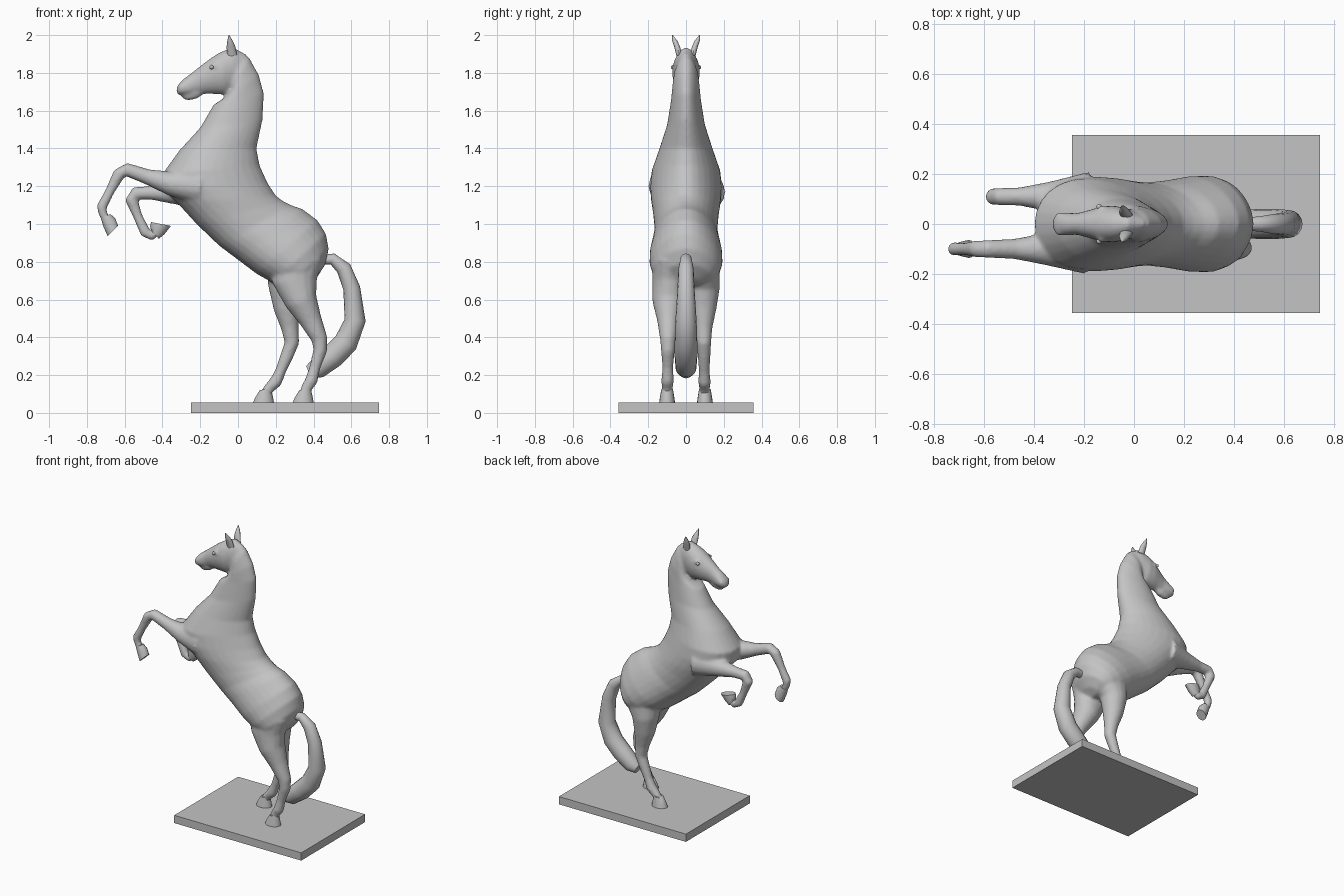
import bpy, bmesh, math
from mathutils import Vector

default_cube = bpy.data.objects.get("Cube")
if default_cube:
    bpy.data.objects.remove(default_cube, do_unlink=True)

grey = bpy.data.materials.new("plain grey")
grey.use_nodes = True
colour = (0.55, 0.55, 0.55, 1)
grey.diffuse_color = colour
grey.node_tree.nodes["Principled BSDF"].inputs["Base Color"].default_value = colour


def finish(bm, name, smooth=True):
    """Turn a bmesh into a named, coloured object."""
    bmesh.ops.recalc_face_normals(bm, faces=bm.faces[:])
    mesh = bpy.data.meshes.new(name)
    bm.to_mesh(mesh)
    bm.free()
    mesh.materials.append(grey)
    obj = bpy.data.objects.new(name, mesh)
    bpy.context.collection.objects.link(obj)
    if smooth:
        bpy.ops.object.select_all(action="DESELECT")
        obj.select_set(True)
        bpy.context.view_layer.objects.active = obj
        bpy.ops.object.shade_smooth_by_angle(angle=math.radians(50))
    return obj


def loft(bm, sections, y_start=0, y_end=None, taper=0, sides=20):
    """Skin ellipses given by upper edge x z, lower edge x z and half width."""
    y_end = y_start if y_end is None else y_end
    rings = []
    for i, (x1, z1, x2, z2, half_width) in enumerate(sections):
        y = y_start + (y_end - y_start) * i / (len(sections) - 1)
        middle = Vector(((x1 + x2) / 2, y, (z1 + z2) / 2))
        reach = Vector(((x1 - x2) / 2, 0, (z1 - z2) / 2))
        ring = []
        for k in range(sides):
            a = math.tau * k / sides
            side = half_width * math.sin(a) * (1 - taper * math.cos(a))
            ring.append(bm.verts.new(middle + reach * math.cos(a) + Vector((0, side, 0))))
        rings.append(ring)
    for a, b in zip(rings, rings[1:]):
        for k in range(sides):
            n = (k + 1) % sides
            bm.faces.new((a[k], a[n], b[n], b[k]))
    bm.faces.new(rings[0])
    bm.faces.new(rings[-1][::-1])


def tube(bm, path, y_start, y_end=None, widest=1, sides=16):
    """Skin a path of x, z, radius with sections square to the path."""
    sections = []
    for i, (x, z, r) in enumerate(path):
        before, after = path[max(i - 1, 0)], path[min(i + 1, len(path) - 1)]
        along = Vector((after[0] - before[0], after[1] - before[1])).normalized()
        dx, dz = -along.y * r, along.x * r
        sections.append((x + dx, z + dz, x - dx, z - dz, min(r, widest)))
    loft(bm, sections, y_start, y_end, sides=sides)


# Neck, chest, barrel and rump
trunk = [
    (-.02, 1.935, -.05, 1.74, .045), (.06, 1.88, -.04, 1.70, .065),
    (.11, 1.79, -.07, 1.67, .072), (.138, 1.69, -.13, 1.63, .078),
    (.13, 1.55, -.20, 1.51, .098), (.098, 1.40, -.31, 1.39, .14),
    (.115, 1.31, -.40, 1.265, .178), (.155, 1.22, -.39, 1.18, .187),
    (.20, 1.15, -.32, 1.11, .182), (.24, 1.12, -.22, 1.0, .17),
    (.28, 1.10, -.10, .885, .163), (.34, 1.08, 0, .81, .172),
    (.42, 1.02, .10, .735, .188), (.465, .95, .18, .69, .19),
    (.48, .87, .25, .67, .175), (.465, .79, .32, .67, .135),
    (.42, .72, .36, .67, .07)]

# Skull, cheeks and upper muzzle
head = [
    (.04, 1.90, .03, 1.75, .035), (-.03, 1.935, -.01, 1.71, .06),
    (-.09, 1.912, -.07, 1.685, .074), (-.135, 1.885, -.13, 1.688, .07),
    (-.18, 1.852, -.18, 1.69, .056), (-.24, 1.805, -.215, 1.685, .043),
    (-.29, 1.767, -.25, 1.68, .046), (-.318, 1.737, -.29, 1.68, .044),
    (-.328, 1.71, -.318, 1.685, .026)]
lower_lip = [(-.18, 1.72, .025), (-.23, 1.69, .03), (-.27, 1.675, .023), (-.295, 1.672, .01)]

# Legs down to the pasterns, right side first
fore_right = [
    (-.20, 1.20, .10), (-.36, 1.215, .064), (-.48, 1.25, .041), (-.59, 1.288, .036),
    (-.63, 1.265, .034), (-.68, 1.17, .025), (-.722, 1.09, .028), (-.715, 1.055, .024),
    (-.695, 1.02, .022)]
fore_left = [
    (-.18, 1.17, .10), (-.34, 1.165, .06), (-.46, 1.165, .037), (-.545, 1.162, .035),
    (-.565, 1.13, .034), (-.53, 1.04, .025), (-.49, .955, .029), (-.455, .935, .025),
    (-.43, .96, .022)]
hind_right = [
    (.31, .82, .14), (.30, .70, .12), (.335, .59, .086), (.385, .49, .06),
    (.432, .39, .043), (.435, .33, .037), (.407, .24, .029), (.388, .17, .034),
    (.362, .13, .029), (.35, .09, .03)]
hind_left = [
    (.28, .80, .14), (.25, .66, .09), (.258, .55, .069), (.275, .45, .047),
    (.285, .37, .039), (.262, .31, .035), (.225, .22, .029), (.20, .165, .034),
    (.16, .125, .028), (.14, .09, .03)]

body = bmesh.new()
loft(body, trunk, taper=.2, sides=28)
loft(body, head, taper=-.08)
tube(body, lower_lip, 0)
tube(body, fore_right, -.10)
tube(body, fore_left, .11)
tube(body, hind_right, -.09, -.1, widest=.088)
tube(body, hind_left, .09, .1, widest=.088)
# Brow and nostril swellings
for side in (-1, 1):
    for x, y, z, size in ((-.13, .06, 1.835, .017), (-.298, .036, 1.725, .015)):
        bump = bmesh.ops.create_icosphere(body, subdivisions=2, radius=size)
        bmesh.ops.translate(body, verts=bump["verts"], vec=(x, y * side, z))
horse = finish(body, "horse_body")

# Blend the joined forms into one skin
remesh = horse.modifiers.new("one_skin", "REMESH")
remesh.mode = "VOXEL"
remesh.voxel_size = .01
remesh.use_smooth_shade = True
soften = horse.modifiers.new("soften", "SMOOTH")
soften.factor = .5
soften.iterations = 6

# Hooves
hind_hoof = [(.325, .12, .385, .13, .031), (.30, .08, .395, .085, .038), (.29, .055, .40, .055, .042)]
hooves = {
    "fore_hoof_right": (-.10, [(-.728, 1.035, -.675, 1.052, .025), (-.71, .98, -.65, 1.03, .032),
                               (-.69, .935, -.635, .99, .036)]),
    "fore_hoof_left": (.11, [(-.42, .922, -.46, .965, .025), (-.39, .945, -.465, .99, .032),
                             (-.355, .99, -.46, 1.01, .036)]),
    "hind_hoof_right": (-.10, hind_hoof),
    "hind_hoof_left": (.10, [(a - .21, b, c - .21, d, w) for a, b, c, d, w in hind_hoof]),
}
for name, (y, sections) in hooves.items():
    bm = bmesh.new()
    loft(bm, sections, y, sides=16)
    finish(bm, name)

# Ears and eyes
ear = [(-.03, 1.89, .026), (-.038, 1.94, .023), (-.043, 1.97, .014), (-.048, 2.0, .002)]
for name, side in (("right", -1), ("left", 1)):
    bm = bmesh.new()
    tube(bm, ear, .035 * side, .072 * side, widest=.016, sides=10)
    finish(bm, "ear_" + name)
    bm = bmesh.new()
    bmesh.ops.create_uvsphere(bm, u_segments=12, v_segments=8, radius=.011)
    bmesh.ops.translate(bm, verts=bm.verts[:], vec=(-.14, .069 * side, 1.83))
    finish(bm, "eye_" + name)

# Tail
tail = [
    (.43, .81, .025), (.50, .815, .03), (.56, .765, .04), (.602, .66, .045),
    (.62, .49, .056), (.57, .37, .064), (.50, .30, .064), (.42, .235, .055), (.375, .215, .035)]
bm = bmesh.new()
tube(bm, tail, 0, widest=.06)
finish(bm, "tail")

# Plinth
bm = bmesh.new()
bmesh.ops.create_cube(bm, size=1)
bmesh.ops.scale(bm, verts=bm.verts[:], vec=(.995, .715, .055))
bmesh.ops.translate(bm, verts=bm.verts[:], vec=(.248, 0, .0275))
finish(bm, "plinth", smooth=False)
